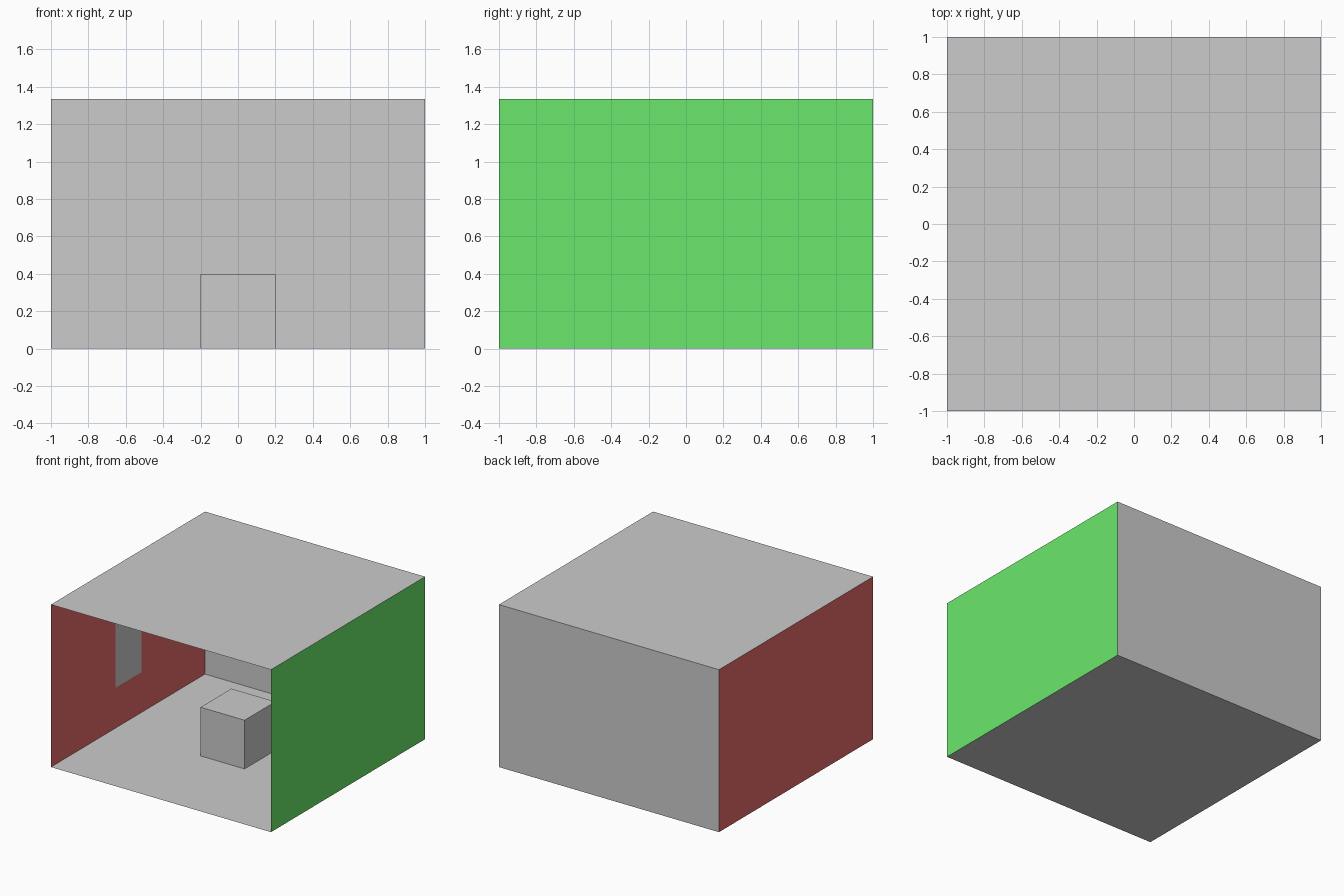
import bpy
import math

cube = bpy.data.objects.get("Cube")
if cube:
    bpy.data.objects.remove(cube, do_unlink=True)

H = 1.335           # room height
HALF = math.pi / 2


def material(name, rgb):
    mat = bpy.data.materials.new(name)
    mat.use_nodes = True
    mat.diffuse_color = (*rgb, 1)
    mat.node_tree.nodes["Principled BSDF"].inputs["Base Color"].default_value = (*rgb, 1)
    return mat


grey = material("light grey", (0.6, 0.6, 0.6))
red = material("red", (0.8, 0.145, 0.145))
green = material("green", (0.145, 0.8, 0.145))


def finish(name, size, mat):
    """Name the active primitive, bake its size and colour it."""
    obj = bpy.context.object
    obj.name = name
    obj.scale = size
    bpy.ops.object.transform_apply(location=False, rotation=True, scale=True)
    obj.data.materials.append(mat)
    return obj


def panel(name, loc, rot, width, height, mat):
    bpy.ops.mesh.primitive_plane_add(size=1, location=loc, rotation=rot)
    return finish(name, (width, height, 1), mat)


# Room shell, open at the front
panel("floor", (0, 0, 0), (0, 0, 0), 2, 2, grey)
panel("ceiling", (0, 0, H), (0, 0, 0), 2, 2, grey)
panel("back_wall", (0, 1, H / 2), (HALF, 0, 0), 2, H, grey)
panel("right_wall", (-1, 0, H / 2), (HALF, 0, HALF), 2, H, red)
panel("left_wall", (1, 0, H / 2), (HALF, 0, HALF), 2, H, green)

# Upright panel hung on the inside of the red wall
panel("wall_panel", (-0.996, 0, H / 2), (HALF, 0, HALF), 0.333, 0.667, grey)

# Block in the middle of the floor
bpy.ops.mesh.primitive_cube_add(size=1, location=(0, 0, 0.2))
finish("block", (0.4, 0.4, 0.4), grey)
